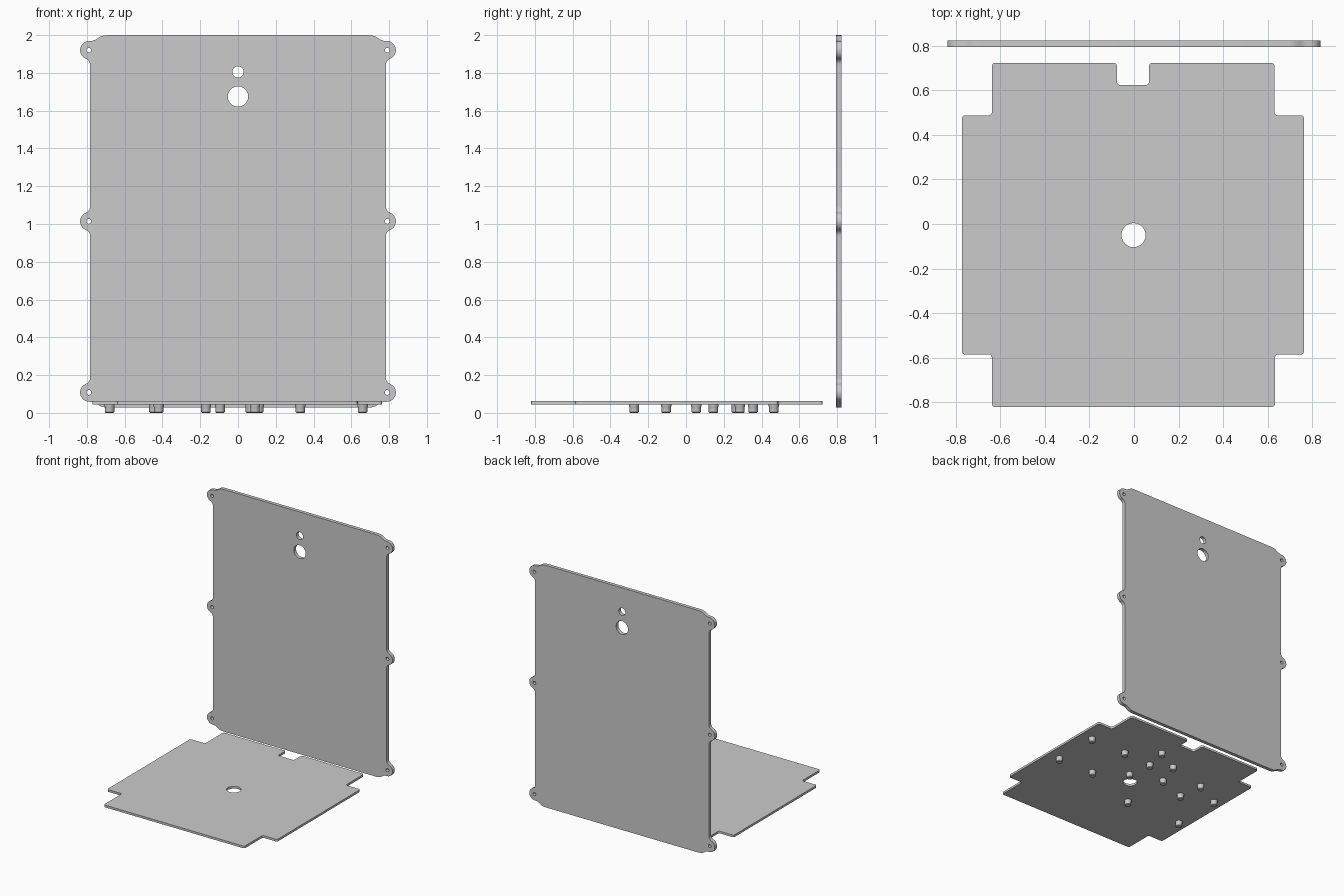
import bpy, bmesh
from math import sin, cos, radians, pi
from mathutils import Vector

if "Cube" in bpy.data.objects:
    bpy.data.objects.remove(bpy.data.objects["Cube"])


def arc(cx, cy, r, a0, a1, n=8):
    return [(cx + r * cos(radians(a0 + (a1 - a0) * i / n)),
             cy + r * sin(radians(a0 + (a1 - a0) * i / n))) for i in range(n + 1)]


def circle(cx, cy, r, n=32):
    return arc(cx, cy, r, 0, 360, n)[:-1]


def rounded(points, r, n=4):
    # round every corner of a closed polygon
    out = []
    for i, p in enumerate(points):
        p = Vector(p)
        a = p + (Vector(points[i - 1]) - p).normalized() * r
        b = p + (Vector(points[(i + 1) % len(points)]) - p).normalized() * r
        for k in range(n + 1):
            t = radians(90 * k / n)
            out.append(tuple(a + (p - a) * sin(t) + (b - p) * (1 - cos(t))))
    return out


def plate(name, loops, thickness, location, rotation=(0, 0, 0)):
    # outline plus holes, filled and thickened
    cu = bpy.data.curves.new(name, 'CURVE')
    cu.dimensions = '2D'
    cu.fill_mode = 'BOTH'
    cu.extrude = thickness / 2
    for pts in loops:
        sp = cu.splines.new('POLY')
        sp.points.add(len(pts) - 1)
        for p, co in zip(sp.points, pts):
            p.co = (co[0], co[1], 0, 1)
        sp.use_cyclic_u = True
    tmp = bpy.data.objects.new(name + "_profile", cu)
    bpy.context.collection.objects.link(tmp)
    mesh = bpy.data.meshes.new_from_object(
        tmp.evaluated_get(bpy.context.evaluated_depsgraph_get()))
    bpy.data.objects.remove(tmp)
    bm = bmesh.new()
    bm.from_mesh(mesh)
    bmesh.ops.remove_doubles(bm, verts=bm.verts, dist=1e-5)
    bmesh.ops.recalc_face_normals(bm, faces=bm.faces)
    bm.to_mesh(mesh)
    bm.free()
    return finish(name, mesh, location, rotation)


def finish(name, mesh, location, rotation=(0, 0, 0)):
    ob = bpy.data.objects.new(name, mesh)
    bpy.context.collection.objects.link(ob)
    ob.location, ob.rotation_euler = location, rotation
    bpy.ops.object.select_all(action='DESELECT')
    ob.select_set(True)
    bpy.context.view_layer.objects.active = ob
    bpy.ops.object.shade_smooth_by_angle(angle=radians(35))
    return ob


# upright panel: quarter outline (right, upper), mirrored to all sides
SIDE, EAR_X, EAR_R, FIL, EAR_DZ, MID = 0.783, 0.787, 0.049, 0.035, 0.906, 1.014
FDX, FDZ, ANG = 0.031, 0.078, 68.3
quarter = arc(EAR_X, 0, EAR_R, 0, ANG)
quarter += arc(EAR_X + FDX, FDZ, FIL, 180 + ANG, 180)[1:]
quarter += arc(EAR_X + FDX, EAR_DZ - FDZ, FIL, 180, 180 - ANG)
quarter += arc(EAR_X, EAR_DZ, EAR_R, -ANG, 85, 14)[1:]
quarter += [(0.772, 0.956), (0.757, 0.960), (0.742, 0.969),
            (0.727, 0.979), (0.71, 0.984), (0.69, 0.986)]
right = [(x, -z) for x, z in reversed(quarter[1:])] + quarter
outline = right + [(-x, z) for x, z in reversed(right)]
holes = [circle(0, 1.805 - MID, 0.03), circle(0, 1.675 - MID, 0.054)]
holes += [circle(s * 0.79, z, 0.013, 16) for s in (-1, 1) for z in (-EAR_DZ, 0, EAR_DZ)]
plate("upright_panel", [outline] + holes, 0.029, (0, 0.809, MID), (pi / 2, 0, 0))

# base plate with cut corners, rear notch and centre hole
base = rounded([(-0.637, -0.82), (0.632, -0.82), (0.632, -0.585), (0.762, -0.585),
                (0.762, 0.487), (0.63, 0.487), (0.63, 0.722), (0.067, 0.722),
                (0.067, 0.623), (-0.076, 0.623), (-0.076, 0.722), (-0.637, 0.722),
                (-0.637, 0.487), (-0.771, 0.487), (-0.771, -0.585), (-0.637, -0.585)], 0.014)
plate("base_plate", [base, circle(-0.002, -0.05, 0.054)], 0.018, (0, 0, 0.053))

# small feet under the base plate
feet = [(0.66, 0.285), (0.66, -0.105), (0.33, 0.285), (0.33, -0.105), (0.11, 0.465),
        (0.066, 0.267), (-0.095, 0.355), (0.09, 0.054), (-0.17, 0.145), (-0.17, -0.275),
        (-0.42, 0.054), (-0.445, 0.267), (-0.68, 0.145), (-0.68, -0.275)]
bm = bmesh.new()
rings = [[bm.verts.new((x, y, z)) for x, y in circle(0, 0, r, 24)]
         for r, z in ((0.02, 0), (0.025, 0.005), (0.025, 0.03), (0.027, 0.034), (0.027, 0.045))]
for lo, hi in zip(rings, rings[1:]):
    for i in range(24):
        j = (i + 1) % 24
        bm.faces.new((lo[i], lo[j], hi[j], hi[i]))
bm.faces.new(rings[0][::-1])
bm.faces.new(rings[-1])
foot_mesh = bpy.data.meshes.new("foot")
bm.to_mesh(foot_mesh)
bm.free()
for i, (x, y) in enumerate(feet):
    finish(f"foot_{i + 1}", foot_mesh, (x, y, 0))
